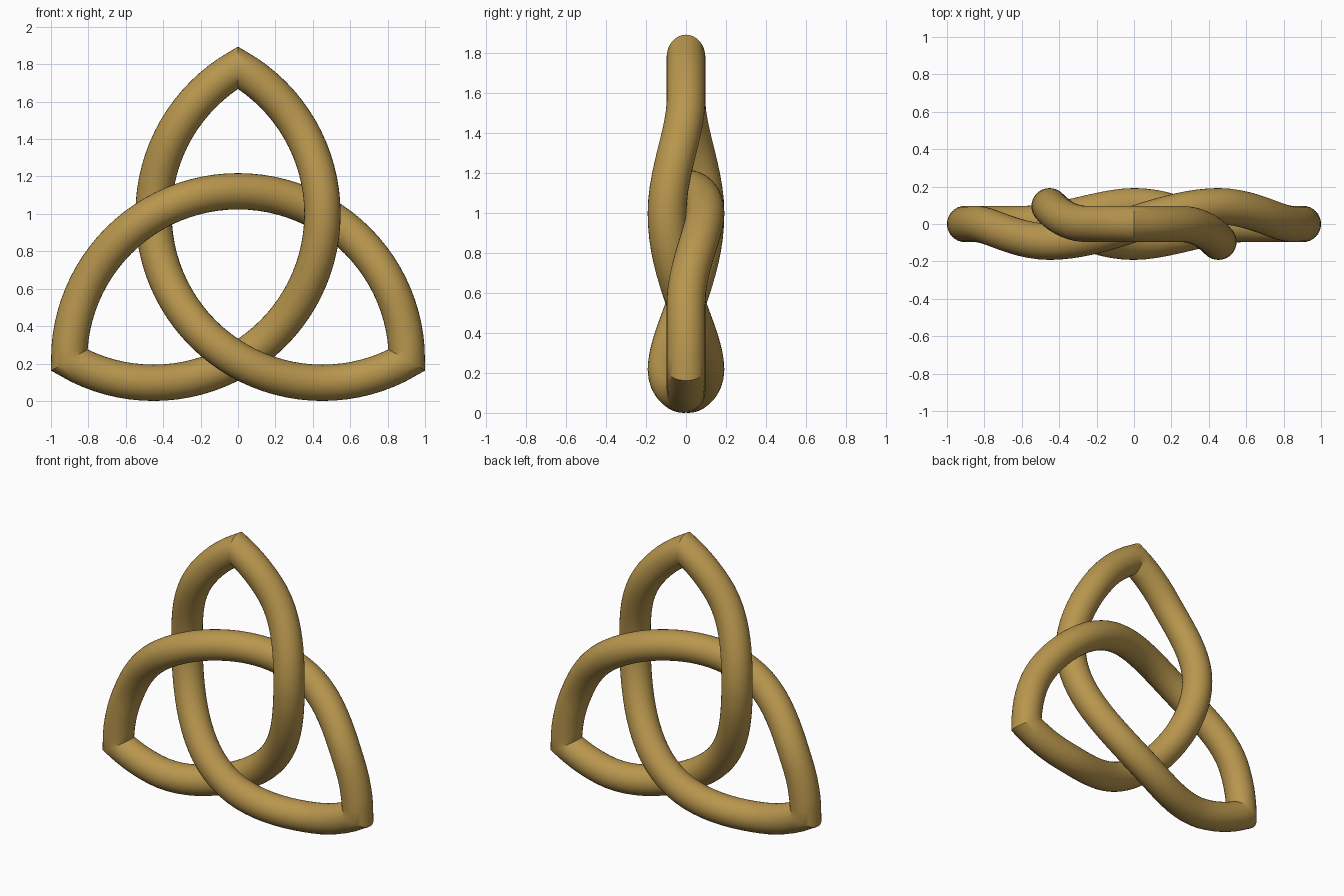
import bpy
import bmesh
import math
from mathutils import Vector, Matrix

if "Cube" in bpy.data.objects:
    bpy.data.objects.remove(bpy.data.objects["Cube"])

TUBE = 0.097                 # tube radius
ARC = 1.0 - TUBE             # radius of each half-circle strand
TIP = ARC / math.cos(math.radians(30))   # knot centre to tip
CENTRE_Z = 1.0 - TIP / 4
WEAVE = 0.095                # over/under offset in y
SEGMENTS = 48                # rings per strand
SIDES = 32


def weave(deg):
    """Depth offset along a strand: level at the tips, behind, then in front."""
    if deg > 90:
        return -weave(180 - deg)
    if deg >= 60:
        return WEAVE * math.cos(math.radians(3 * (deg - 60)))
    t = max(0.0, (deg - 21) / 39)
    return WEAVE * t * t * (3 - 2 * t)


def centre_point(deg):
    a = math.radians(deg)
    return Vector((ARC * math.cos(a), weave(deg), ARC * math.sin(a) - TIP / 2))


def ring(step):
    """Cross-section of the strand; the first ring is mitred at the tip."""
    deg = 180 * step / SEGMENTS
    pos = centre_point(deg)
    if step == 0:
        across = Vector((pos.x, 0, pos.z)).normalized() / math.cos(math.radians(30))
        depth = Vector((0, 1, 0))
    else:
        tangent = (centre_point(deg + 0.5) - centre_point(deg - 0.5)).normalized()
        across = Vector((math.cos(math.radians(deg)), 0, math.sin(math.radians(deg))))
        depth = across.cross(tangent).normalized()
        if depth.y < 0:
            depth.negate()
    return [pos + TUBE * (math.cos(k * math.tau / SIDES) * across
                          + math.sin(k * math.tau / SIDES) * depth)
            for k in range(SIDES)]


gold = bpy.data.materials.new("antique gold")
gold.diffuse_color = (0.48, 0.305, 0.075, 1)
gold.use_nodes = True
gold.node_tree.nodes["Principled BSDF"].inputs["Base Color"].default_value = gold.diffuse_color

# Three strands joined tip to tip into one closed tube
bm = bmesh.new()
rings = []
for strand in range(3):
    # rotation about y carries the left tip of one strand to the start of the next
    turn = Matrix.Rotation(math.radians(120 * strand), 3, 'Y')
    for step in range(SEGMENTS):
        rings.append([bm.verts.new(turn @ p + Vector((0, 0, CENTRE_Z)))
                      for p in ring(step)])
for i, a in enumerate(rings):
    b = rings[(i + 1) % len(rings)]
    for k in range(SIDES):
        n = (k + 1) % SIDES
        bm.faces.new((a[k], a[n], b[n], b[k]))
bmesh.ops.recalc_face_normals(bm, faces=bm.faces)

mesh = bpy.data.meshes.new("three_pointed_knot")
bm.to_mesh(mesh)
bm.free()
mesh.materials.append(gold)
knot = bpy.data.objects.new("three_pointed_knot", mesh)
bpy.context.collection.objects.link(knot)

# Smooth tube with crisp mitred tips
bpy.context.view_layer.objects.active = knot
knot.select_set(True)
bpy.ops.object.shade_smooth_by_angle(angle=math.radians(30))
